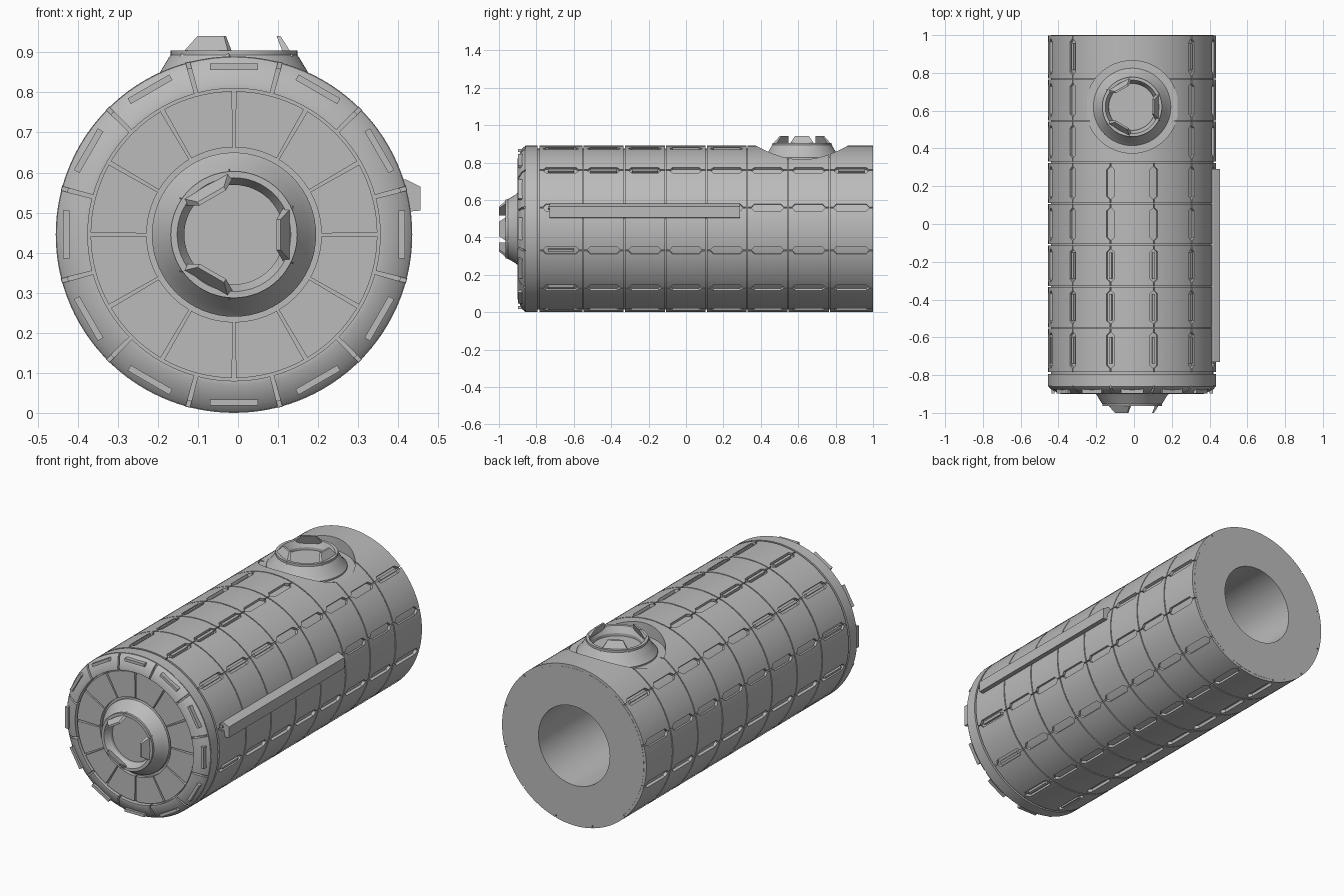
import bpy, bmesh
from math import pi, radians, cos, sin
from mathutils import Matrix, Vector

cube = bpy.data.objects.get("Cube")
if cube:
    bpy.data.objects.remove(cube)

R, CX, CZ = 0.445, -0.01, 0.445
# Local z runs along the hull axis, from front (-y) to back (+y)
HULL = Matrix.Translation((CX, 0, CZ)) @ Matrix.Rotation(-pi / 2, 4, 'X')
UP = -90  # local angle of the top of the hull

grey = bpy.data.materials.new("hull_grey")
grey.use_nodes = True
grey.diffuse_color = (0.5, 0.5, 0.5, 1)
grey.node_tree.nodes["Principled BSDF"].inputs["Base Color"].default_value = (0.5, 0.5, 0.5, 1)


def finish(name, bm, matrix):
    bmesh.ops.remove_doubles(bm, verts=bm.verts, dist=1e-5)
    bmesh.ops.recalc_face_normals(bm, faces=bm.faces)
    bm.transform(matrix)
    mesh = bpy.data.meshes.new(name)
    bm.to_mesh(mesh)
    bm.free()
    ob = bpy.data.objects.new(name, mesh)
    bpy.context.collection.objects.link(ob)
    mesh.materials.append(grey)
    return ob


def activate(ob):
    bpy.ops.object.select_all(action='DESELECT')
    ob.select_set(True)
    bpy.context.view_layer.objects.active = ob


def smooth(ob):
    activate(ob)
    bpy.ops.object.shade_smooth_by_angle(angle=radians(25))


def polar(r, deg, z):
    return Vector((r * cos(radians(deg)), r * sin(radians(deg)), z))


def revolve(bm, profile, start=0, end=360, steps=96):
    """Sweep a closed (r, z) profile around z, fully or as a capped sector."""
    n = len(profile)
    full = end - start == 360
    rings = [[bm.verts.new(polar(r, start + (end - start) * i / steps, z)) for r, z in profile]
             for i in range(steps if full else steps + 1)]
    for i in range(steps):
        a, b = rings[i], rings[(i + 1) % len(rings)]
        for j in range(n):
            k = (j + 1) % n
            if profile[j][0] or profile[k][0]:
                if profile[j][0] == 0:
                    bm.faces.new((a[j], a[k], b[k]))
                elif profile[k][0] == 0:
                    bm.faces.new((a[j], a[k], b[j]))
                else:
                    bm.faces.new((a[j], a[k], b[k], b[j]))
    if not full:
        bm.faces.new(rings[0])
        bm.faces.new(rings[-1])


def panel(bm, mid, half, y0, y1, cols):
    """Curved hull panel whose long sides are notched to leave slots on the seams."""
    wide, narrow = half - 0.4, half - 2.6
    rows = [(y0, wide), (y0 + .02, wide), (y0 + .035, narrow),
            (y1 - .035, narrow), (y1 - .02, wide), (y1, wide)]
    top, low = [[[bm.verts.new(polar(r, mid + w * (2 * j / cols - 1), y)) for j in range(cols + 1)]
                 for y, w in rows] for r in (R, R - .018)]
    last = len(rows) - 1
    for g in (top, low):
        for i in range(last):
            for j in range(cols):
                bm.faces.new((g[i][j], g[i][j + 1], g[i + 1][j + 1], g[i + 1][j]))
    edge = [(0, j) for j in range(cols)] + [(i, cols) for i in range(last)]
    edge += [(last, j) for j in range(cols, 0, -1)] + [(i, 0) for i in range(last, 0, -1)]
    for (i, j), (k, m) in zip(edge, edge[1:] + edge[:1]):
        bm.faces.new((top[i][j], top[k][m], low[k][m], low[i][j]))


def bar(bm, r, deg, z, size):
    """Box at a polar position; size is radial, tangential, axial."""
    m = Matrix.Rotation(radians(deg), 4, 'Z') @ Matrix.Translation((r, 0, z))
    bmesh.ops.create_cube(bm, size=1, matrix=m @ Matrix.Diagonal((*size, 1)))


# Pressure hull with a deep round opening at the back
bm = bmesh.new()
revolve(bm, [(0, -.87), (.43, -.87), (.43, 1), (.22, 1), (.22, -.7), (0, -.7)])
core = finish("hull_core", bm, HULL)

# Outer panels in eight bands; one broad panel surrounds the top port
seams = [-.787, -.55, -.33, -.11, .108, .327, .545, .767, 1.002]
bm = bmesh.new()
for band, (y0, y1) in enumerate(zip(seams, seams[1:])):
    for k in range(12):
        mid = UP + 30 * k
        if band >= 5 and k in (0, 1, 11):
            if k == 0:
                panel(bm, mid, 45, y0 + .003, y1 - .003, 24)
        else:
            panel(bm, mid, 15, y0 + .003, y1 - .003, 8)
panels = finish("hull_panels", bm, HULL)

# Round pocket for the top port
bm = bmesh.new()
PORT_Y, FLOOR = .62, .82
revolve(bm, [(0, 0), (.245, 0), (.245, .4), (0, .4)], steps=64)
cutter = finish("port_cutter", bm, Matrix.Translation((CX, PORT_Y, FLOOR)))
cutter.hide_render = True
for ob in (core, panels):
    activate(ob)
    mod = ob.modifiers.new("pocket", 'BOOLEAN')
    mod.operation, mod.solver, mod.object = 'DIFFERENCE', 'EXACT', cutter
    bpy.ops.object.modifier_apply(modifier=mod.name)
    smooth(ob)
bpy.data.objects.remove(cutter)

# Front collar, segmented bezel and wedge panels
bm = bmesh.new()
revolve(bm, [(.42, -.795), (R, -.795), (R, -.858), (.42, -.858)])
smooth(finish("front_collar", bm, HULL))

bm = bmesh.new()
for k in range(12):
    revolve(bm, [(.443, -.855), (.443, -.861), (.427, -.878), (.377, -.9), (.365, -.9), (.365, -.855)],
            30 * k - 14.3, 30 * k + 14.3, 8)
smooth(finish("front_bezel", bm, HULL))

bm = bmesh.new()
for k in range(12):
    revolve(bm, [(.358, -.86), (.358, -.889), (.218, -.889), (.218, -.86)],
            30 * k + .8, 30 * k + 29.2, 8)
smooth(finish("front_panels", bm, HULL))

# Grab bars around the bezel
bm = bmesh.new()
for k in range(12):
    bar(bm, .419, 30 * k, -.88, (.016, .12, .036))
finish("front_grab_bars", bm, HULL)

# Grab bars in the seam slots
bm = bmesh.new()
for k in range(12):
    seam = 15 + 30 * k
    upper = k in (0, 1, 10, 11)
    bands = [0, 1, 2] if upper else [0]
    if k in (1, 10):
        bands.append(7)
    for b in bands:
        bar(bm, .435, UP + seam, (seams[b] + seams[b + 1]) / 2, (.022, .014, .14))
finish("seam_grab_bars", bm, HULL)


def docking_port(prefix, matrix):
    """Flared collar with three inward-leaning guide petals."""
    bm = bmesh.new()
    revolve(bm, [(0, -.02), (.205, -.02), (.205, .008), (.185, .03), (.162, .068), (.158, .073),
                 (.158, .085), (.142, .085), (.124, .05), (.124, .035), (0, .035)], steps=64)
    smooth(finish(prefix + "_port_collar", bm, matrix))
    bm = bmesh.new()
    for k in range(3):
        made = bmesh.ops.create_cube(bm, size=2)["verts"]
        for v in made:
            tip = v.co.z > 0
            out = v.co.x > 0
            r = (.116 if out else .106) if tip else (.148 if out else .126)
            v.co = (r, v.co.y * (.038 if tip else .072), .121 if tip else .07)
        bmesh.ops.rotate(bm, verts=made, cent=(0, 0, 0), matrix=Matrix.Rotation(k * 2 * pi / 3, 3, 'Z'))
    finish(prefix + "_port_petals", bm, matrix)


docking_port("top", Matrix.Translation((CX, PORT_Y, FLOOR)))
docking_port("front", Matrix.Translation((CX, -.879, CZ)) @ Matrix.Rotation(pi / 2, 4, 'X'))

# Cable duct along the left side
bm = bmesh.new()
outline = [(.40, .5), (.455, .505), (.455, .565), (.42, .582), (.40, .582)]
front, back = [[bm.verts.new((x, y, z)) for x, z in outline] for y in (-.73, .29)]
bm.faces.new(front)
bm.faces.new(back)
for i in range(len(outline)):
    bm.faces.new((front[i - 1], front[i], back[i], back[i - 1]))
finish("side_duct", bm, Matrix.Identity(4))
